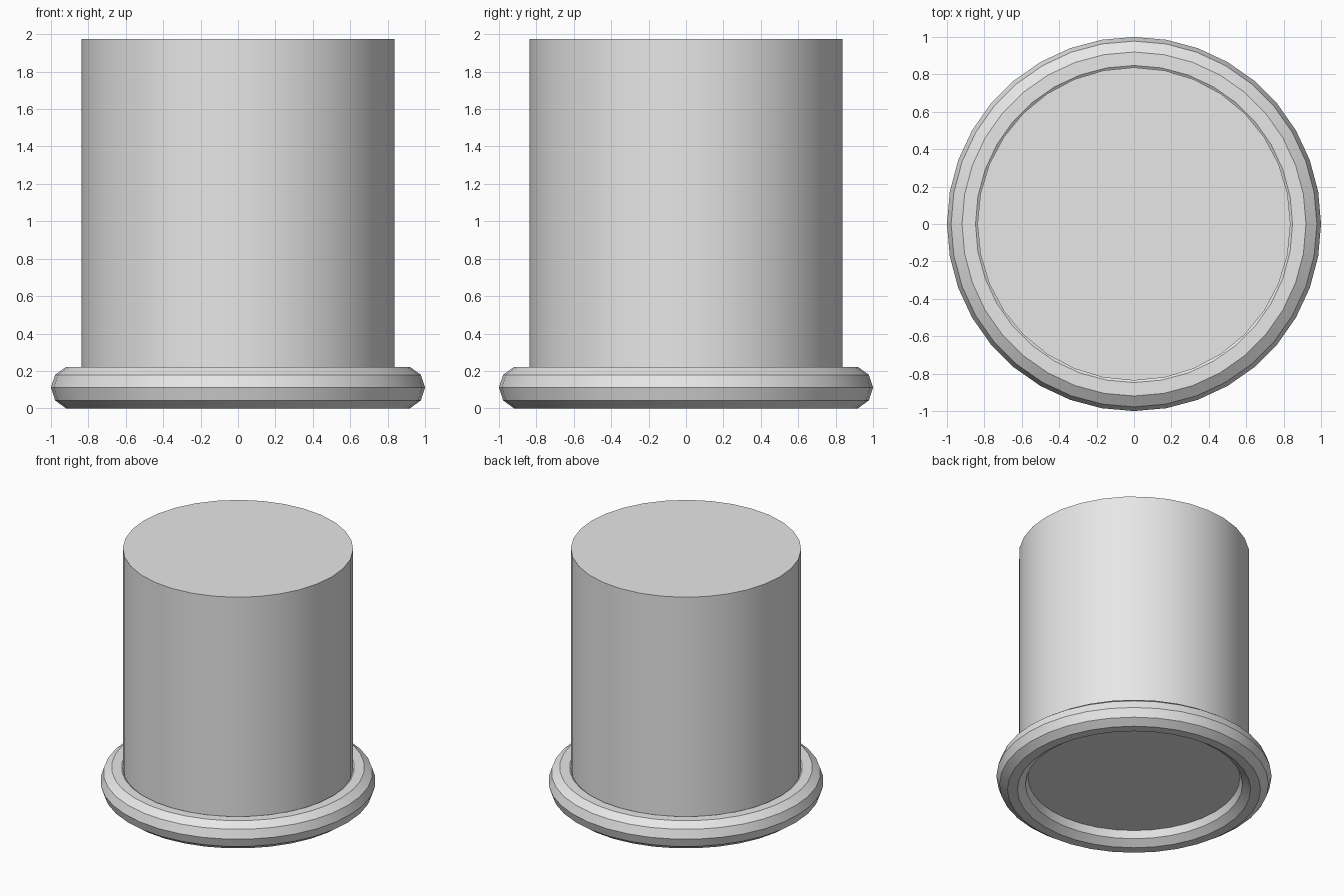
import bpy
import math

if "Cube" in bpy.data.objects:
    bpy.data.objects.remove(bpy.data.objects["Cube"], do_unlink=True)

# Single plain grey material
grey = bpy.data.materials.new("plain_grey")
grey.use_nodes = True
colour = (0.8, 0.8, 0.8, 1.0)
grey.diffuse_color = colour
grey.node_tree.nodes["Principled BSDF"].inputs["Base Color"].default_value = colour


def finish(name):
    """Name the active object, colour it and smooth its round sides."""
    obj = bpy.context.object
    obj.name = name
    obj.data.materials.append(grey)
    bpy.ops.object.shade_smooth_by_angle(angle=math.radians(30))


# Solid body, its underside recessed within the ring
top, bottom = 1.975, 0.1
bpy.ops.mesh.primitive_cylinder_add(
    vertices=32, radius=0.837, depth=top - bottom,
    location=(0, 0, (top + bottom) / 2))
finish("body")

# Rounded ring around the base, ten-sided in section
tube = 0.1165
bpy.ops.mesh.primitive_torus_add(
    major_segments=36, minor_segments=10,
    major_radius=1 - tube, minor_radius=tube,
    location=(0, 0, tube * math.sin(math.radians(72))))
finish("base_ring")
